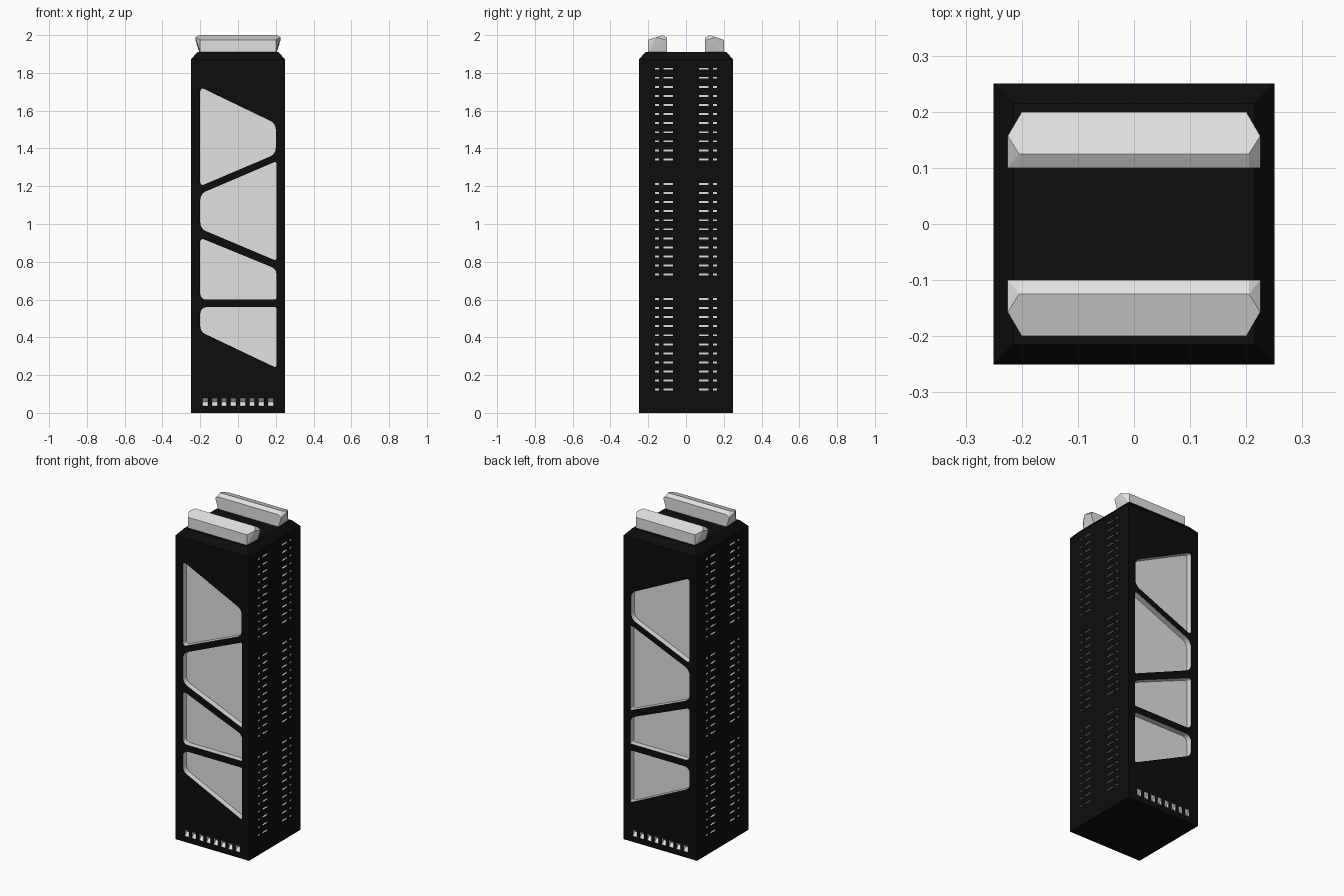
import bpy, bmesh, math
from mathutils import Vector

if "Cube" in bpy.data.objects:
    bpy.data.objects.remove(bpy.data.objects["Cube"])


def material(name, rgb):
    m = bpy.data.materials.new(name)
    m.diffuse_color = (*rgb, 1)
    m.use_nodes = True
    m.node_tree.nodes["Principled BSDF"].inputs["Base Color"].default_value = m.diffuse_color
    return m


BLACK = material("black_shell", (0.004, 0.004, 0.004))
LIGHT = material("light_grey", (0.75, 0.75, 0.75))


def make_object(name, bm, mats):
    bmesh.ops.recalc_face_normals(bm, faces=bm.faces[:])
    me = bpy.data.meshes.new(name)
    bm.to_mesh(me)
    bm.free()
    for m in mats:
        me.materials.append(m)
    ob = bpy.data.objects.new(name, me)
    bpy.context.collection.objects.link(ob)
    return ob


def prism(bm, start, end):
    """Closed solid between two matching loops."""
    a = [bm.verts.new(p) for p in start]
    b = [bm.verts.new(p) for p in end]
    n = len(a)
    faces = [bm.faces.new(a), bm.faces.new(b[::-1])]
    for i in range(n):
        j = (i + 1) % n
        faces.append(bm.faces.new((a[j], a[i], b[i], b[j])))
    return faces


def box(bm, x0, x1, y0, y1, z0, z1):
    ring = [(x0, y0), (x1, y0), (x1, y1), (x0, y1)]
    prism(bm, [(x, y, z0) for x, y in ring], [(x, y, z1) for x, y in ring])


def rounded(corners, steps=6):
    """Outline with each corner (x, z, radius) turned into an arc."""
    out = []
    n = len(corners)
    for i, (x, z, r) in enumerate(corners):
        p = Vector((x, z))
        u = (Vector(corners[i - 1][:2]) - p).normalized()
        v = (Vector(corners[(i + 1) % n][:2]) - p).normalized()
        half = u.angle(v) / 2
        c = p + (u + v).normalized() * (r / math.sin(half))
        s = p + u * (r / math.tan(half)) - c
        e = p + v * (r / math.tan(half)) - c
        turn = s.angle(e)
        for k in range(steps + 1):
            t = k / steps
            d = (s * math.sin((1 - t) * turn) + e * math.sin(t * turn)) / math.sin(turn)
            out.append(c + d)
    return out


# Tower body with chamfered top rim
H, T = 0.25, 0.215
bm = bmesh.new()
rings = []
for r, z in ((H, 0), (H, 1.87), (T, 1.91)):
    rings.append([bm.verts.new((sx * r, sy * r, z))
                  for sx, sy in ((-1, -1), (1, -1), (1, 1), (-1, 1))])
bm.faces.new(rings[0][::-1])
bm.faces.new(rings[2])
for lo, hi in zip(rings, rings[1:]):
    for i in range(4):
        j = (i + 1) % 4
        bm.faces.new((lo[i], lo[j], hi[j], hi[i]))
body = make_object("tower_body", bm, [BLACK, LIGHT])

# Cutters for every recess; their faces carry the light colour
cut = bmesh.new()

# Large slanted panels, front and back: corners BL, BR, TR, TL
panels = [
    [(-0.2, 1.20, 0.014), (0.2, 1.37, 0.05), (0.2, 1.532, 0.05), (-0.2, 1.725, 0.014)],
    [(-0.2, 0.975, 0.05), (0.203, 0.805, 0.008), (0.203, 1.332, 0.008), (-0.2, 1.16, 0.05)],
    [(-0.2, 0.60, 0.03), (0.203, 0.60, 0.008), (0.203, 0.762, 0.04), (-0.2, 0.927, 0.014)],
    [(-0.2, 0.43, 0.045), (0.203, 0.238, 0.008), (0.203, 0.56, 0.008), (-0.2, 0.56, 0.035)],
]
for side in (-1, 1):
    for corners in panels:
        pts = rounded(corners)
        prism(cut, [(p.x, side * 0.30, p.y) for p in pts],
              [(p.x, side * (H - 0.035), p.y) for p in pts])
    # Row of small V-shaped vents near the base
    for i in range(8):
        x = (i - 3.5) * 0.0495
        dia = [(0.02, 0), (0, 0.021), (-0.02, 0), (0, -0.021)]
        prism(cut, [(x - 0.014, side * H + a, 0.057 + b) for a, b in dia],
              [(x + 0.014, side * H + a, 0.057 + b) for a, b in dia])

# Slit vents on the left and right sides
for side in (-1, 1):
    xs = sorted((side * 0.30, side * (H - 0.02)))
    for base in (0.123, 0.732, 1.342):
        for k in range(11):
            z = base + k * 0.048
            for y0, y1 in ((0.07, 0.12), (0.143, 0.163)):
                for m in (-1, 1):
                    ya, yb = sorted((m * y0, m * y1))
                    box(cut, *xs, ya, yb, z - 0.005, z + 0.005)

for f in cut.faces:
    f.material_index = 1
cutter = make_object("recess_cutter", cut, [BLACK, LIGHT])
cutter.hide_render = True

mod = body.modifiers.new("recesses", "BOOLEAN")
mod.operation = "DIFFERENCE"
mod.solver = "EXACT"
mod.object = cutter
bpy.context.view_layer.objects.active = body
body.select_set(True)
bpy.ops.object.modifier_apply(modifier=mod.name)
bpy.data.objects.remove(cutter)

# Faceted bars on the roof, mirrored front to back
half_bar = [
    (0.2, 0.2, 1.91), (0.2, 0.2, 1.975), (0.225, 0.157, 1.989), (0.205, 0.125, 2.0),
    (0.205, 0.1, 1.985), (0.225, 0.1, 1.972), (0.205, 0.1, 1.91),
]
for side, name in ((-1, "front_roof_bar"), (1, "back_roof_bar")):
    bm = bmesh.new()
    for x, y, z in half_bar:
        for m in (-1, 1):
            bm.verts.new((m * x, side * y, z))
    bmesh.ops.convex_hull(bm, input=bm.verts[:])
    bmesh.ops.dissolve_limit(bm, angle_limit=math.radians(2),
                             verts=bm.verts[:], edges=bm.edges[:])
    make_object(name, bm, [LIGHT])
